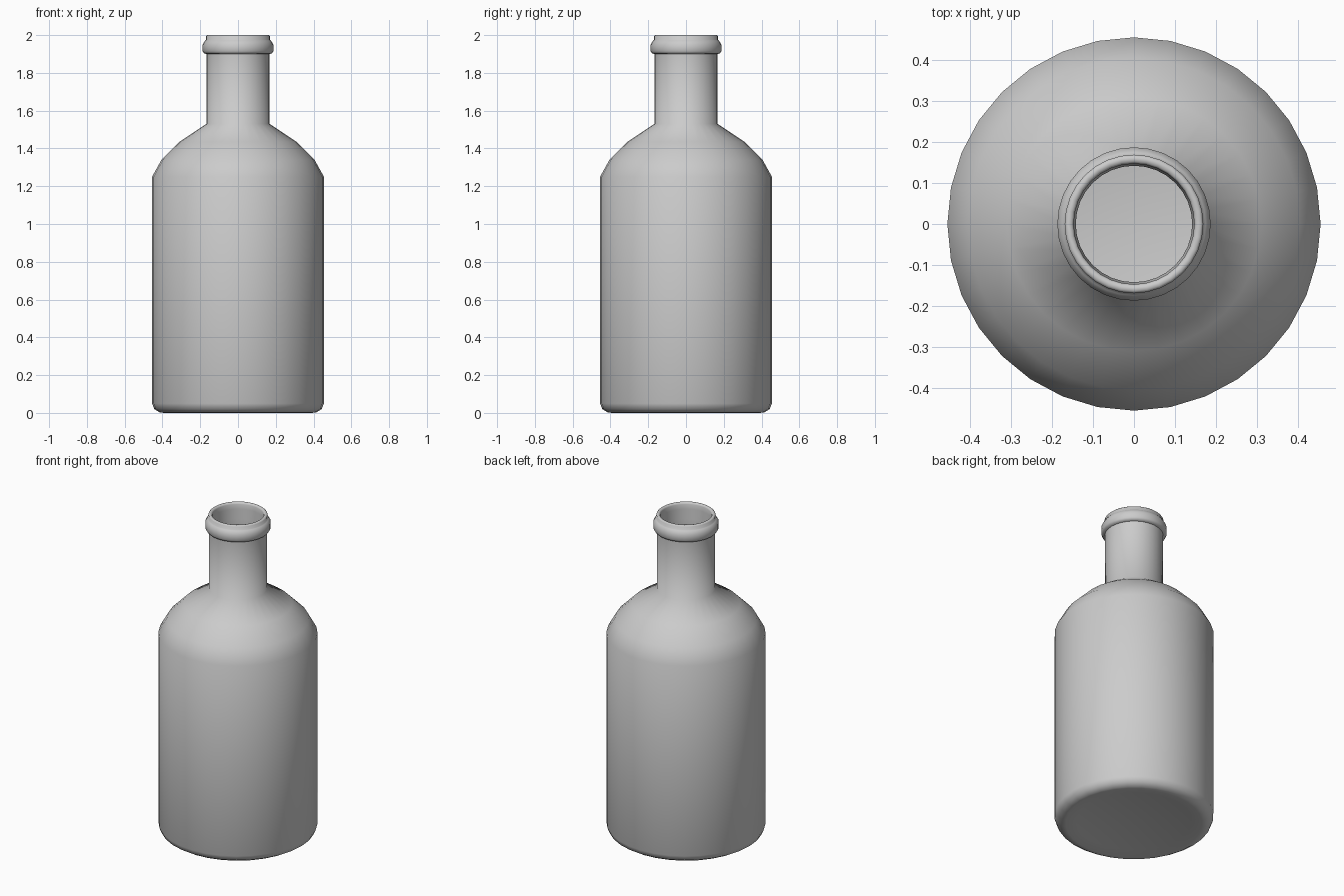
import bpy, bmesh, math

if "Cube" in bpy.data.objects:
    bpy.data.objects.remove(bpy.data.objects["Cube"])

SIDES = 32


def lathe(name, profile, smooth_angle):
    """Spin an (r, z) profile around z; points with r = 0 become a pole."""
    bm = bmesh.new()
    verts = [bm.verts.new((r, 0, z)) for r, z in profile]
    edges = [bm.edges.new(p) for p in zip(verts, verts[1:])]
    bmesh.ops.spin(bm, geom=verts + edges, cent=(0, 0, 0), axis=(0, 0, 1),
                   angle=2 * math.pi, steps=SIDES, use_duplicate=False)
    bmesh.ops.remove_doubles(bm, verts=bm.verts, dist=0.0005)
    bmesh.ops.recalc_face_normals(bm, faces=bm.faces)
    mesh = bpy.data.meshes.new(name)
    bm.to_mesh(mesh)
    bm.free()
    obj = bpy.data.objects.new(name, mesh)
    bpy.context.collection.objects.link(obj)
    bpy.context.view_layer.objects.active = obj
    obj.select_set(True)
    bpy.ops.object.shade_smooth_by_angle(angle=math.radians(smooth_angle))
    obj.select_set(False)
    return obj


# outside: shallow punt, rounded foot, body, shoulder, neck, collar, lip
outer = [(0, 0.025), (0.33, 0.015), (0.39, 0.0), (0.415, 0.003), (0.443, 0.02), (0.455, 0.05),
         (0.455, 1.25), (0.405, 1.34), (0.31, 1.435), (0.167, 1.53),
         (0.167, 1.90), (0.18, 1.903), (0.187, 1.915), (0.187, 1.95),
         (0.174, 1.972), (0.169, 1.975), (0.169, 1.995), (0.163, 2.0)]
# inside: mouth, neck bore, hollow body and floor
inner = [(0.152, 2.0), (0.147, 1.99), (0.147, 1.96), (0.142, 1.90),
         (0.142, 1.515), (0.295, 1.415), (0.385, 1.325), (0.43, 1.24),
         (0.43, 0.06), (0.40, 0.04), (0, 0.04)]
lathe("bottle", outer + inner, 65)
